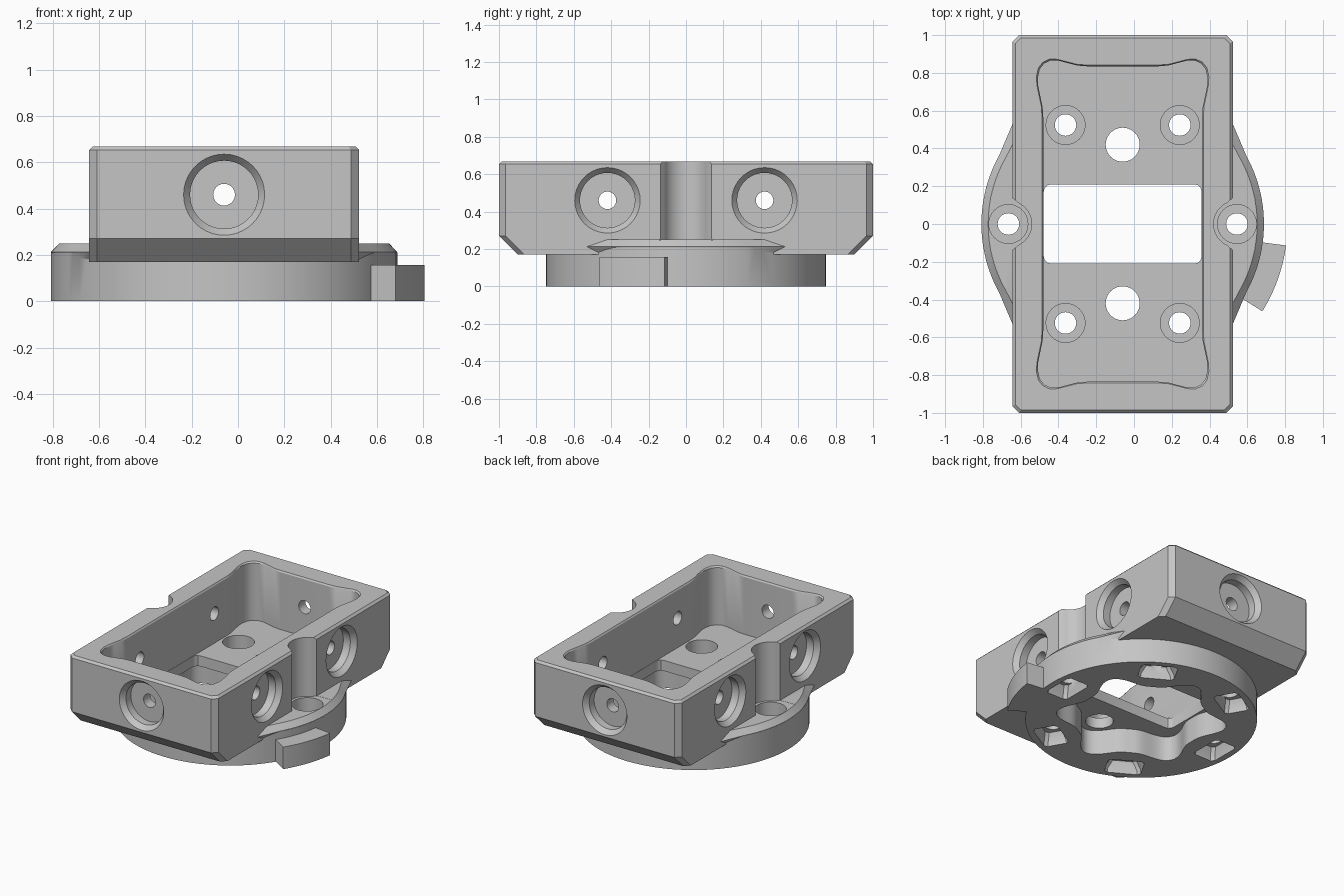
import bpy, bmesh, math
from mathutils import Matrix, Vector

cube = bpy.data.objects.get("Cube")
if cube:
    bpy.data.objects.remove(cube, do_unlink=True)

grey = bpy.data.materials.new("machined_grey")
grey.use_nodes = True
grey.diffuse_color = (0.56, 0.56, 0.56, 1)
grey.node_tree.nodes["Principled BSDF"].inputs["Base Color"].default_value = (0.56, 0.56, 0.56, 1)


def loft(name, rings, matrix=None):
    """Closed solid through stacked outlines: [(outline, z), ...]"""
    bm = bmesh.new()
    loops = [[bm.verts.new((x, y, z)) for x, y in pts] for pts, z in rings]
    n = len(loops[0])
    for a, b in zip(loops, loops[1:]):
        for i in range(n):
            bm.faces.new((a[i], a[(i + 1) % n], b[(i + 1) % n], b[i]))
    bm.faces.new(loops[0][::-1])
    bm.faces.new(loops[-1])
    if matrix:
        bm.transform(matrix)
    bmesh.ops.recalc_face_normals(bm, faces=bm.faces)
    mesh = bpy.data.meshes.new(name)
    bm.to_mesh(mesh)
    bm.free()
    mesh.materials.append(grey)
    obj = bpy.data.objects.new(name, mesh)
    bpy.context.collection.objects.link(obj)
    return obj


def circle(r, cx=0, cy=0, n=40):
    return [(cx + r * math.cos(math.tau * i / n), cy + r * math.sin(math.tau * i / n)) for i in range(n)]


def arc(r, a, b, n=24, cx=0):
    angles = [math.radians(a + (b - a) * i / n) for i in range(n + 1)]
    return [(cx + r * math.cos(t), r * math.sin(t)) for t in angles]


def mirrored(quad):
    """Full outline from a first-quadrant path that runs from +x to +y"""
    half = quad + [(-x, y) for x, y in quad[::-1]]
    return half + [(-x, -y) for x, y in half]


def octagon(hx, hy, c):
    return mirrored([(hx, hy - c), (hx - c, hy)])


def combine(target, other, operation):
    mod = target.modifiers.new(operation, 'BOOLEAN')
    mod.operation = operation
    mod.solver = 'EXACT'
    mod.object = other
    bpy.context.view_layer.objects.active = target
    bpy.ops.object.modifier_apply(modifier=mod.name)
    bpy.data.objects.remove(other, do_unlink=True)


def cut(outline_rings, matrix=None):
    combine(body, loft("cutter", outline_rings, matrix), 'DIFFERENCE')


# Rectangular housing with chamfered edges
body = loft("servo_housing", [(octagon(0.583, 0.90, 0.035), 0.17),
                              (octagon(0.583, 1.0, 0.035), 0.27),
                              (octagon(0.583, 1.0, 0.035), 0.653),
                              (octagon(0.568, 0.985, 0.03), 0.668)])

# Round base disc
combine(body, loft("base_disc", [(circle(0.748, n=96), 0), (circle(0.748, n=96), 0.209)]), 'UNION')

# Side ledges that blend the disc into the housing
for turn in (0, math.pi):
    def ledge(r, a, y):
        return [(0.5, -y), (0.583, -y)] + arc(r, -a, a) + [(0.583, y), (0.5, y)]
    combine(body, loft("side_ledge", [(ledge(0.735, 29, 0.45), 0.172),
                                      (ledge(0.748, 29, 0.53), 0.212),
                                      (ledge(0.712, 27, 0.42), 0.25)],
                       Matrix.Rotation(turn, 4, 'Z')), 'UNION')

# Locking tab on the disc edge
tab = arc(0.872, -32, -7.5) + arc(0.70, -7.5, -32)
combine(body, loft("locking_tab", [(tab, 0), (tab, 0.157)]), 'UNION')

# Main cavity with relieved corners and a small lip chamfer
cavity = mirrored([(0.42, 0.56), (0.424, 0.62), (0.437, 0.68), (0.447, 0.73), (0.449, 0.775),
                   (0.439, 0.82), (0.415, 0.85), (0.38, 0.866), (0.34, 0.865), (0.29, 0.852),
                   (0.24, 0.839), (0.19, 0.835)])
lip = [(x * 1.018, y * 1.009) for x, y in cavity]
cut([(cavity, 0.25), (cavity, 0.658), (lip, 0.669), (lip, 0.75)])

# Scalloped recess under the disc
scallop = []
for i in range(144):
    t = math.tau * i / 144
    r = 0.43 + 0.125 * (0.5 - 0.5 * math.cos(6 * t)) ** 1.6
    scallop.append((r * math.cos(t), r * math.sin(t)))
cut([(scallop, -0.1), (scallop, 0.175)])

# Rounded slot through the floor
slot = mirrored([(0.418, 0.17), (0.413, 0.19), (0.399, 0.205), (0.378, 0.21)])
cut([(slot, 0.05), (slot, 0.4)])

# Two large floor holes
for y in (-0.42, 0.42):
    cut([(circle(0.09, 0, y), 0.05), (circle(0.09, 0, y), 0.4)])

# Six screw positions: pocket below, hole, counterbore above
notch = [(0.7, 0.145), (0.59, 0.142), (0.568, 0.125)] + arc(0.123, 115, 245, cx=0.605)
notch += [(0.568, -0.125), (0.59, -0.142), (0.7, -0.145)]
for k in range(6):
    t = math.radians(60 * k)
    spin = Matrix.Rotation(t, 4, 'Z')
    cx, cy = 0.605 * math.cos(t), 0.605 * math.sin(t)
    if k % 3 == 0:
        # Vertical clearance notch in the housing side
        cut([(notch, 0.249), (notch, 0.8)], spin)
    top = 0.8 if k % 3 == 0 else 0.4
    cut([(circle(0.103, cx, cy), 0.155), (circle(0.103, cx, cy), top)])
    cut([(circle(0.057, cx, cy, 28), -0.1), (circle(0.057, cx, cy, 28), 0.3)])
    cut([(octagon(0.085, 0.12, 0.02), -0.01), (octagon(0.08, 0.115, 0.02), 0.03),
         (octagon(0.062, 0.085, 0.02), 0.08)], spin @ Matrix.Translation((0.62, 0, 0)))

# Chamfered counterbores and pin holes through the walls
walls = [((0, s, 0.46), (0, s, 0)) for s in (-1, 1)]
walls += [((s * 0.583, y, 0.46), (s, 0, 0)) for s in (-1, 1) for y in (-0.42, 0.42)]
for place, outward in walls:
    m = Matrix.Translation(place) @ Vector(outward).to_track_quat('Z', 'Y').to_matrix().to_4x4()
    cut([(circle(0.147), -0.09), (circle(0.147), -0.035), (circle(0.175), 0), (circle(0.175), 0.05)], m)
    cut([(circle(0.047, n=24), -0.3), (circle(0.047, n=24), 0.05)], m)

# Centre the overall width and shade
body.data.transform(Matrix.Translation((-0.06, 0, 0)))
bpy.ops.object.select_all(action='DESELECT')
body.select_set(True)
bpy.context.view_layer.objects.active = body
bpy.ops.object.shade_smooth_by_angle(angle=math.radians(30))
